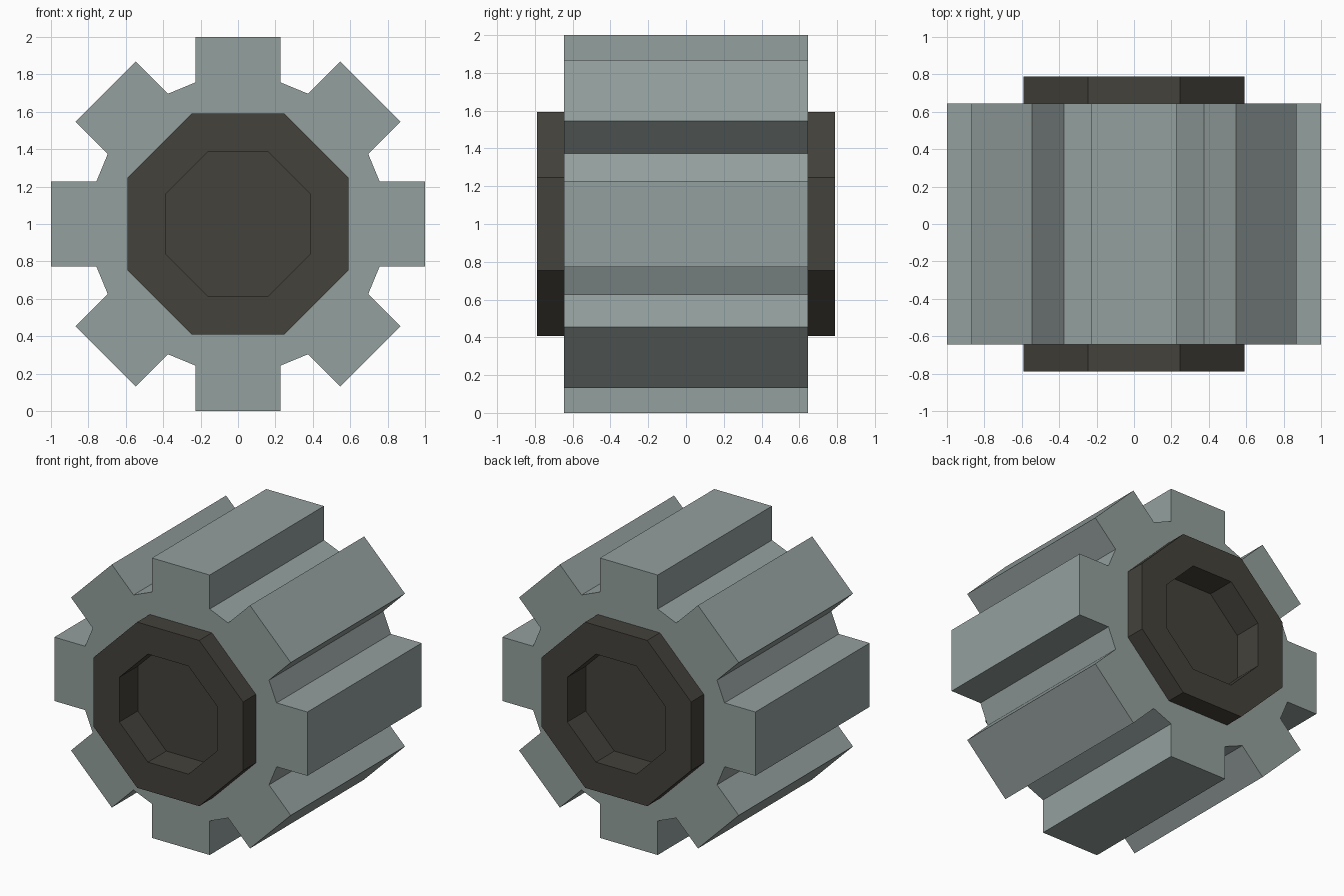
import bpy, bmesh, math
from mathutils import Vector

if "Cube" in bpy.data.objects:
    bpy.data.objects.remove(bpy.data.objects["Cube"])

CZ = 1.0            # height of the gear axis
STEP = math.pi / 4  # eight teeth


def material(name, rgb):
    m = bpy.data.materials.new(name)
    m.diffuse_color = (*rgb, 1.0)
    m.use_nodes = True
    m.node_tree.nodes["Principled BSDF"].inputs["Base Color"].default_value = m.diffuse_color
    return m


def finish(bm, name, mat):
    bmesh.ops.recalc_face_normals(bm, faces=bm.faces)
    me = bpy.data.meshes.new(name)
    bm.to_mesh(me)
    bm.free()
    me.materials.append(mat)
    ob = bpy.data.objects.new(name, me)
    ob.location.z = CZ
    bpy.context.collection.objects.link(ob)
    return ob


def spin(x, z, k):
    """Turn a profile point clockwise by k tooth steps."""
    c, s = math.cos(k * STEP), math.sin(k * STEP)
    return x * c + z * s, z * c - x * s


def octagon(bm, flat, y):
    """Ring of eight vertices with flats facing the teeth."""
    pts = [spin(flat * math.tan(STEP / 2), flat, k) for k in range(8)]
    return [bm.verts.new((x, y, z)) for x, z in pts]


def bridge(bm, a, b):
    n = len(a)
    for i in range(n):
        j = (i + 1) % n
        bm.faces.new((a[i], a[j], b[j], b[i]))


steel = material("grey steel", (0.296, 0.352, 0.342))
dark = material("dark hub", (0.058, 0.054, 0.044))

# Toothed body: eight square teeth, with a bore for the hub
tooth = [(-0.228, 0.757), (-0.228, 1.0), (0.228, 1.0), (0.228, 0.757)]
bm = bmesh.new()
ends = []
for y in (-0.645, 0.645):
    rim = [bm.verts.new((p[0], y, p[1]))
           for k in range(8) for p in (spin(x, z, k) for x, z in tooth)]
    bore = octagon(bm, 0.58, y)
    for k in range(8):
        bm.faces.new([bore[k - 1], *rim[4 * k:4 * k + 4], bore[k]])
        bm.faces.new([bore[k], rim[4 * k + 3], rim[(4 * k + 4) % 32]])
    ends.append((rim, bore))
bridge(bm, ends[0][0], ends[1][0])
bridge(bm, ends[0][1], ends[1][1])
finish(bm, "gear_body", steel)

# Octagonal hub: passes through the body, recessed at both ends
bm = bmesh.new()
rings = [octagon(bm, f, y) for f, y in
         [(0.386, -0.58), (0.386, -0.788), (0.592, -0.788),
          (0.592, 0.788), (0.386, 0.788), (0.386, 0.58)]]
for a, b in zip(rings, rings[1:]):
    bridge(bm, a, b)
bm.faces.new(rings[0])
bm.faces.new(rings[-1])
finish(bm, "hub", dark)
